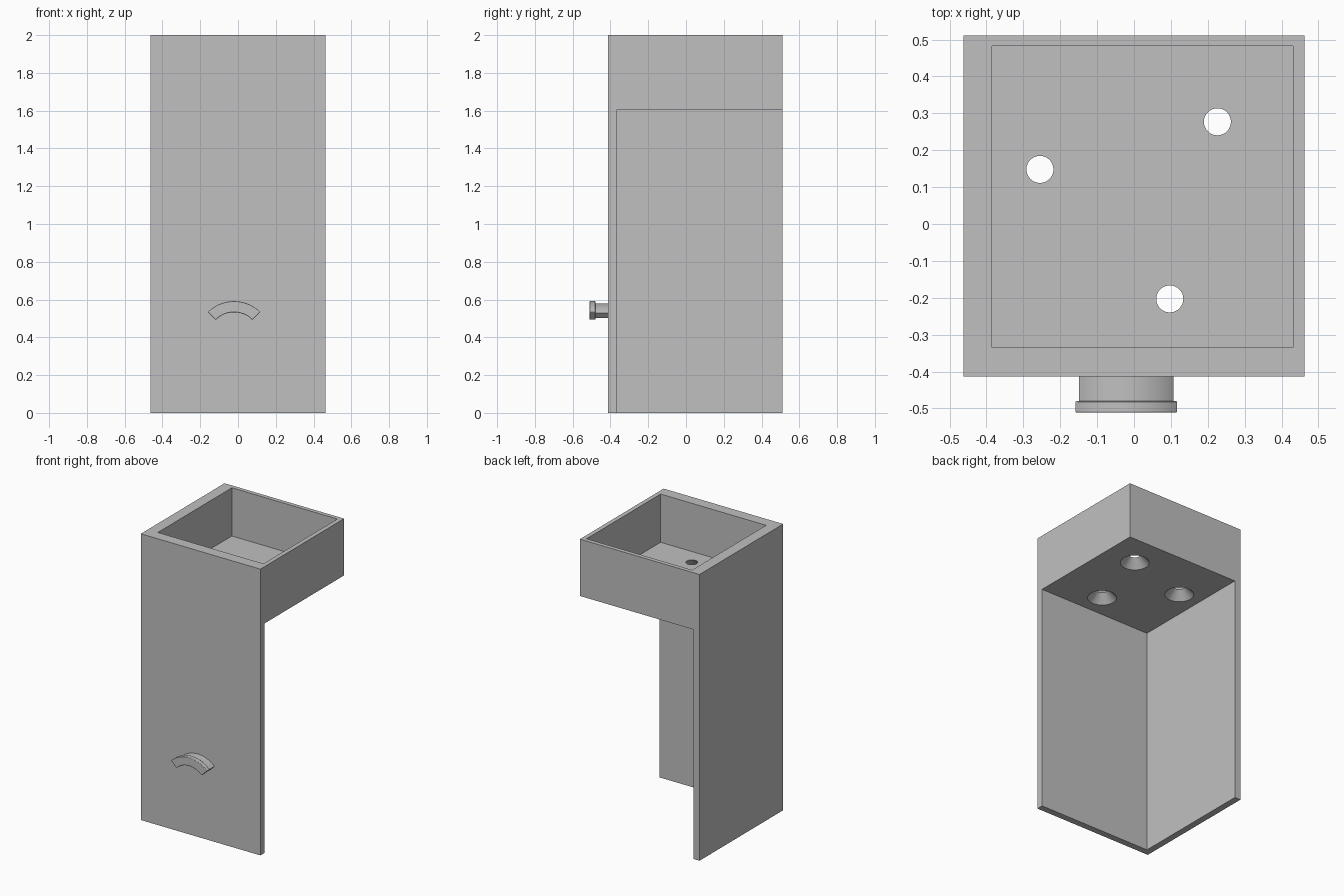
import bpy, bmesh, math
from mathutils import Vector

if "Cube" in bpy.data.objects:
    bpy.data.objects.remove(bpy.data.objects["Cube"], do_unlink=True)

# Single plain grey material
grey = bpy.data.materials.new("light_grey")
grey.use_nodes = True
color = (0.527, 0.527, 0.527, 1)
grey.diffuse_color = color
grey.node_tree.nodes["Principled BSDF"].inputs["Base Color"].default_value = color


def make_object(name, bm):
    bmesh.ops.recalc_face_normals(bm, faces=bm.faces)
    mesh = bpy.data.meshes.new(name)
    bm.to_mesh(mesh)
    bm.free()
    mesh.materials.append(grey)
    obj = bpy.data.objects.new(name, mesh)
    bpy.context.collection.objects.link(obj)
    return obj


def box(name, low, high):
    bm = bmesh.new()
    bmesh.ops.create_cube(bm, size=1)
    low, high = Vector(low), Vector(high)
    for v in bm.verts:
        v.co = (low + high) / 2 + v.co * (high - low)
    return make_object(name, bm)


def activate(obj):
    bpy.ops.object.select_all(action='DESELECT')
    obj.select_set(True)
    bpy.context.view_layer.objects.active = obj


def cut(target, cutter):
    cutter.hide_render = True
    mod = target.modifiers.new("cut", 'BOOLEAN')
    mod.operation = 'DIFFERENCE'
    mod.solver = 'EXACT'
    mod.object = cutter
    activate(target)
    bpy.ops.object.modifier_apply(modifier=mod.name)
    bpy.data.objects.remove(cutter, do_unlink=True)


# Overall sizes
HALF, FRONT, BACK, TOP = 0.462, -0.413, 0.511, 2.0
WALL, BOX_BOTTOM, FLOOR = 0.046, 1.603, 1.663

# Planter body: two tall walls carrying an open tray
body = box("planter_body", (-HALF, FRONT, 0), (HALF, BACK, TOP))
cut(body, box("under_cutter", (-HALF + WALL, FRONT + WALL, -1), (1, 1, BOX_BOTTOM)))
cut(body, box("tray_cutter", (-0.385, -0.335, FLOOR), (0.431, 0.482, 3)))

# Countersunk drain holes, widening downwards
WIDE, NARROW, EXTRA = 0.093, 0.0366, 0.01
slope = (WIDE - NARROW) / (FLOOR - BOX_BOTTOM)
for x, y in [(-0.255, 0.148), (0.226, 0.277), (0.097, -0.203)]:
    bm = bmesh.new()
    bmesh.ops.create_cone(bm, cap_ends=True, segments=48,
                          radius1=WIDE + slope * EXTRA,
                          radius2=NARROW - slope * EXTRA,
                          depth=FLOOR - BOX_BOTTOM + 2 * EXTRA)
    bmesh.ops.translate(bm, verts=bm.verts, vec=(x, y, (FLOOR + BOX_BOTTOM) / 2))
    cut(body, make_object("drain_cutter", bm))


def arc_block(name, inner, outer, half_angle, y0, y1, steps=32):
    """Curved bar following an arch in the front plane."""
    bm = bmesh.new()
    angles = [math.radians(half_angle) * (2 * i / steps - 1) for i in range(steps + 1)]
    path = [(outer, a) for a in angles] + [(inner, a) for a in reversed(angles)]
    verts = [bm.verts.new((-0.021 + r * math.sin(a), y0, 0.3945 + r * math.cos(a)))
             for r, a in path]
    face = bm.faces.new(verts)
    side = bmesh.ops.extrude_face_region(bm, geom=[face])["geom"]
    moved = [g for g in side if isinstance(g, bmesh.types.BMVert)]
    bmesh.ops.translate(bm, verts=moved, vec=(0, y1 - y0, 0))
    return make_object(name, bm)


# Arched handle: narrow stem and wider front plate
stem = arc_block("handle_stem", 0.150, 0.185, 44, -0.482, FRONT)
plate = arc_block("handle_plate", 0.138, 0.197, 45, -0.511, -0.480)
bevel = plate.modifiers.new("soft_edges", 'BEVEL')
bevel.width = 0.003
bevel.segments = 2

for obj in (body, stem, plate):
    activate(obj)
    bpy.ops.object.shade_smooth_by_angle(angle=math.radians(30))
